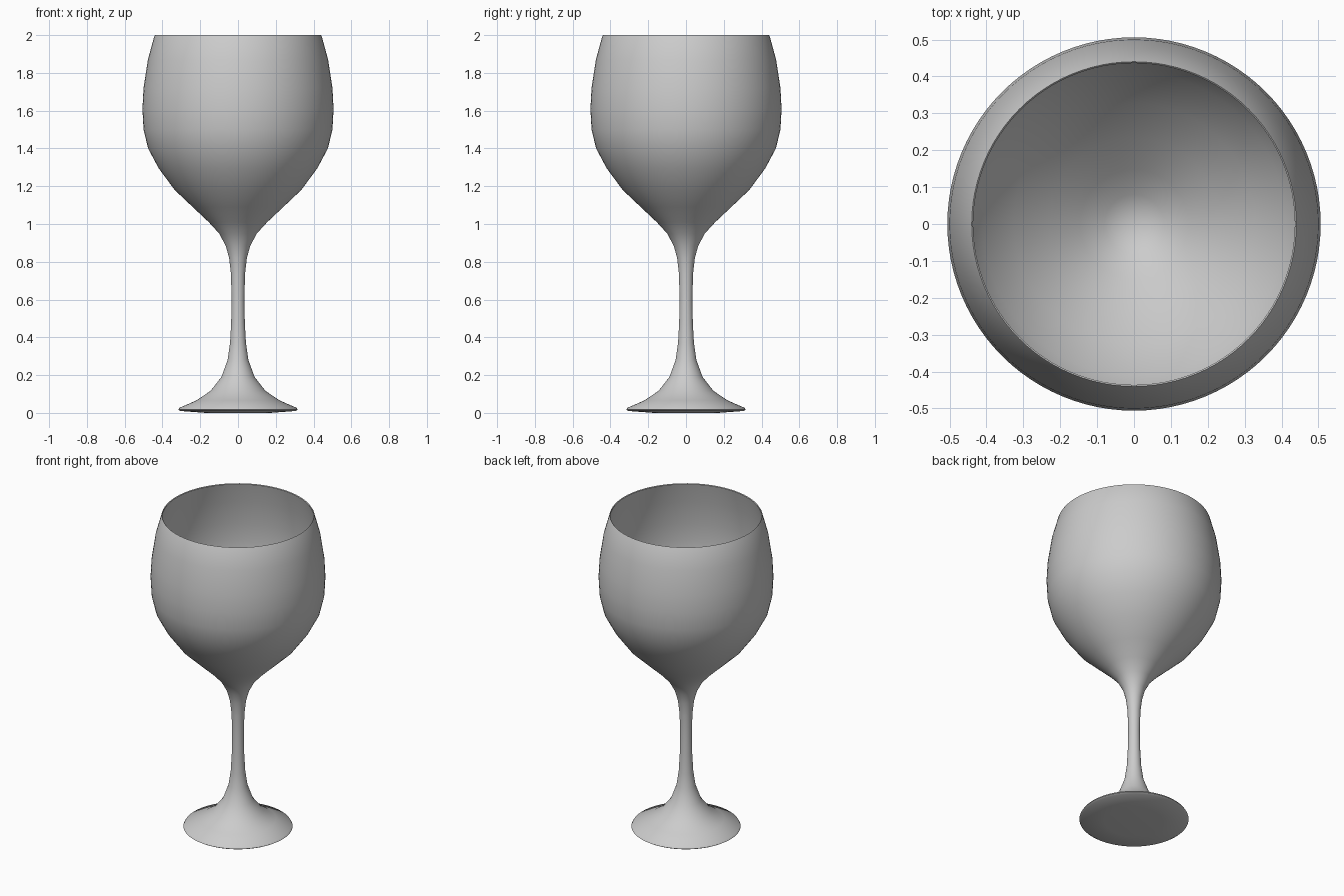
import bpy, bmesh
from math import radians, tau

# Profile (radius, height): underside, foot, stem, outer bowl
outer = [
    (0, 0), (0.17, 0.0), (0.305, 0.01), (0.316, 0.017), (0.31, 0.027),
    (0.22, 0.066), (0.145, 0.117), (0.088, 0.19), (0.055, 0.28), (0.042, 0.37),
    (0.036, 0.48), (0.034, 0.6), (0.037, 0.735), (0.047, 0.82), (0.065, 0.885),
    (0.1, 0.95), (0.155, 1.01), (0.24, 1.09), (0.335, 1.18), (0.42, 1.295),
    (0.476, 1.4), (0.5, 1.5), (0.506, 1.61), (0.5, 1.72), (0.477, 1.87),
    (0.443, 1.995), (0.44, 2.0),
]
# Rim lip and bowl interior, down to the shallow cone at the bottom
inner = [
    (0.436, 1.996), (0.467, 1.87), (0.49, 1.72), (0.496, 1.61), (0.49, 1.5),
    (0.466, 1.405), (0.411, 1.302), (0.327, 1.19), (0.232, 1.1),
    (0.147, 1.025), (0.08, 0.975), (0, 0.94),
]

# Spin the profile into a closed glass
bm = bmesh.new()
verts = [bm.verts.new((r, 0, z)) for r, z in outer + inner]
edges = [bm.edges.new(pair) for pair in zip(verts, verts[1:])]
bmesh.ops.spin(bm, geom=verts + edges, cent=(0, 0, 0), axis=(0, 0, 1),
               angle=tau, steps=96, use_merge=False)
bmesh.ops.remove_doubles(bm, verts=bm.verts[:], dist=0.0005)
bmesh.ops.recalc_face_normals(bm, faces=bm.faces[:])

mesh = bpy.data.meshes.new("wine_glass")
bm.to_mesh(mesh)
bm.free()
glass = bpy.data.objects.new("wine_glass", mesh)
bpy.context.collection.objects.link(glass)

# Smooth surfaces, crisp rim and foot edge
bpy.context.view_layer.objects.active = glass
glass.select_set(True)
bpy.ops.object.shade_smooth_by_angle(angle=radians(40))
